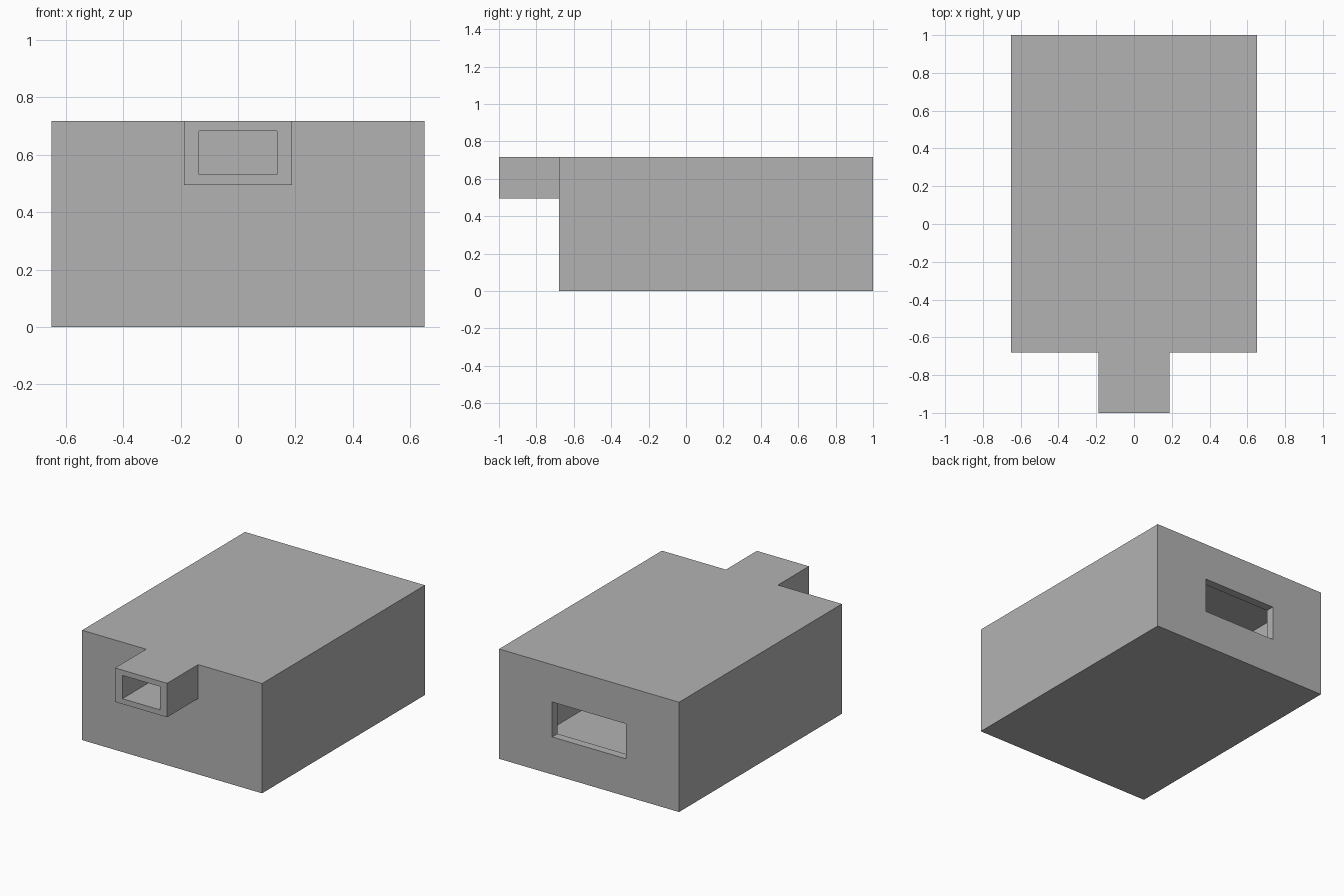
import bpy

cube = bpy.data.objects.get("Cube")
if cube:
    bpy.data.objects.remove(cube, do_unlink=True)

grey = bpy.data.materials.new("plain_grey")
grey.use_nodes = True
colour = (0.45, 0.45, 0.45, 1)
grey.diffuse_color = colour
grey.node_tree.nodes["Principled BSDF"].inputs["Base Color"].default_value = colour


def block(name, half_width, y, z):
    """Box centred on x, spanning the given y and z ranges."""
    bpy.ops.mesh.primitive_cube_add(size=1)
    obj = bpy.context.object
    obj.name = name
    obj.location = (0, sum(y) / 2, sum(z) / 2)
    obj.scale = (2 * half_width, y[1] - y[0], z[1] - z[0])
    bpy.ops.object.transform_apply(location=True, scale=True)
    obj.data.materials.append(grey)
    return obj


def combine(target, tool, operation):
    """Boolean the tool into the target, then discard the tool."""
    mod = target.modifiers.new(operation.lower(), 'BOOLEAN')
    mod.operation = operation
    mod.solver = 'EXACT'
    mod.object = tool
    bpy.context.view_layer.objects.active = target
    bpy.ops.object.modifier_apply(modifier=mod.name)
    bpy.data.objects.remove(tool, do_unlink=True)


# Outer shell with the projecting duct, flush on top
height = 0.717
housing = block("housing", 0.65, (-0.68, 1), (0, height))
combine(housing, block("duct", 0.188, (-1, -0.6), (0.495, height)), 'UNION')

# Hollow interior, duct passage and rear opening
wall, deck = 0.055, 0.035
combine(housing, block("cavity", 0.65 - wall, (-0.68 + wall, 1 - wall),
                       (deck, height - deck)), 'DIFFERENCE')
combine(housing, block("duct_passage", 0.135, (-1.1, -0.5),
                       (0.53, height - deck)), 'DIFFERENCE')
combine(housing, block("rear_opening", 0.267, (0.8, 1.1),
                       (0.245, 0.473)), 'DIFFERENCE')
